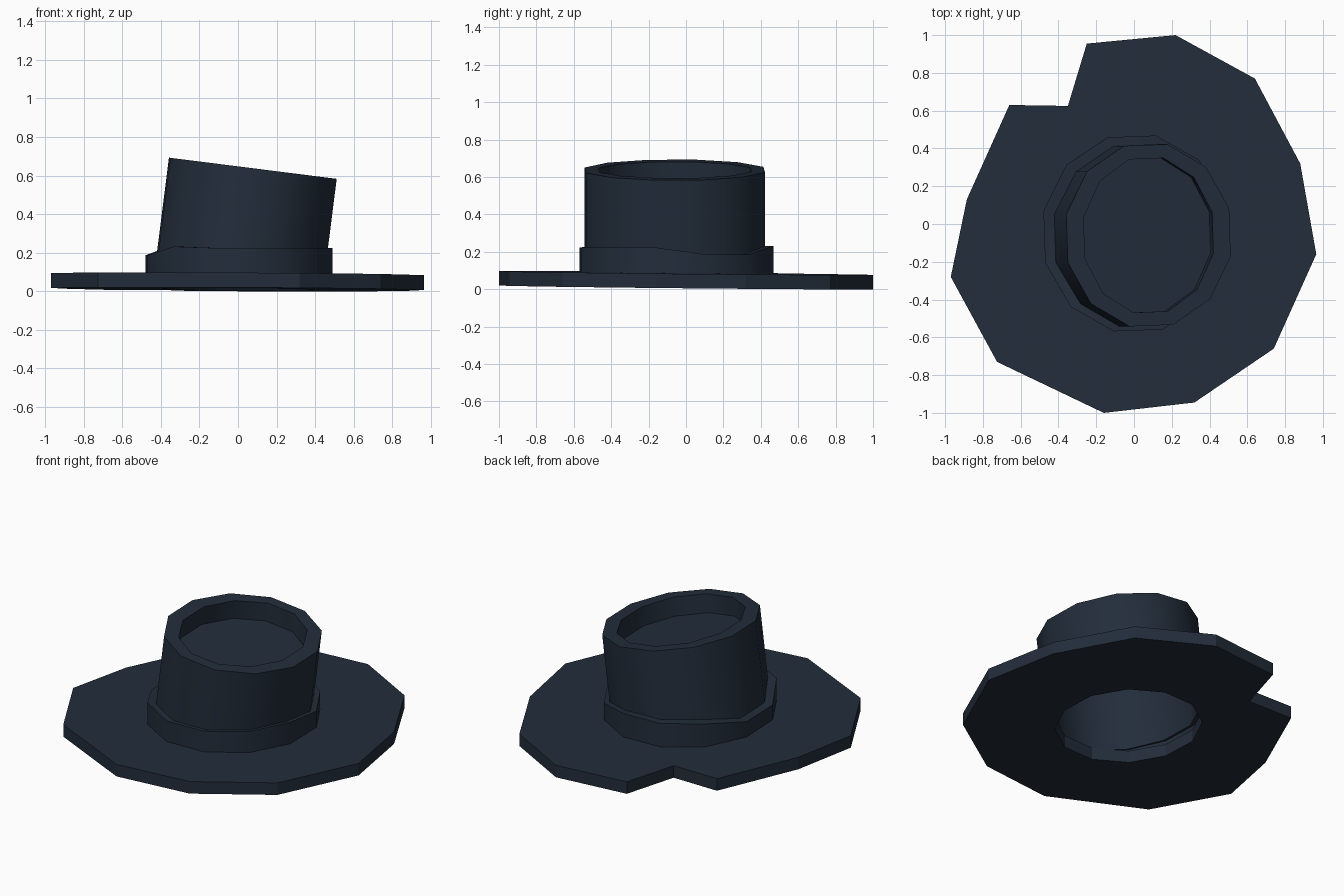
import bpy, bmesh
from math import sin, cos, radians
from mathutils import Matrix, Vector

if "Cube" in bpy.data.objects:
    bpy.data.objects.remove(bpy.data.objects["Cube"])

SIDES = 12
navy = bpy.data.materials.new("dark navy felt")
navy.use_nodes = True
colour = (0.016, 0.026, 0.043, 1)
navy.diffuse_color = colour
navy.node_tree.nodes["Principled BSDF"].inputs["Base Color"].default_value = colour


def ring(rx, ry, height):
    """Oval ring; height is a number or a function of the angle in degrees."""
    points = []
    for i in range(SIDES):
        deg = 17 + i * 360 / SIDES
        z = height(deg) if callable(height) else height
        points.append(Vector((rx * cos(radians(deg)), ry * sin(radians(deg)), z)))
    return points


def finish(name, bm, smooth=True):
    bmesh.ops.recalc_face_normals(bm, faces=bm.faces)
    mesh = bpy.data.meshes.new(name)
    bm.to_mesh(mesh)
    bm.free()
    mesh.materials.append(navy)
    obj = bpy.data.objects.new(name, mesh)
    bpy.context.collection.objects.link(obj)
    if smooth:
        bpy.ops.object.select_all(action="DESELECT")
        obj.select_set(True)
        bpy.context.view_layer.objects.active = obj
        bpy.ops.object.shade_smooth_by_angle(angle=radians(40))
    return obj


def loft(name, rings, matrix, capped=()):
    """Joins the rings in a closed loop of bands, or caps the listed rings."""
    bm = bmesh.new()
    loops = [[bm.verts.new(matrix @ p) for p in r] for r in rings]
    for k, low in enumerate(loops):
        if k in capped:
            bm.faces.new(low)
            if k + 1 in capped:
                continue
        high = loops[(k + 1) % len(loops)]
        for i in range(SIDES):
            j = (i + 1) % SIDES
            bm.faces.new((low[i], low[j], high[j], high[i]))
    return finish(name, bm)


# Brim: notched irregular slab with an oval head opening, slightly tilted
outline = [(-.66, .63), (-.35, .625), (-.25, .955), (.22, 1), (.64, .77),
           (.88, .32), (.965, -.16), (.74, -.66), (.32, -.945),
           (-.16, -1), (-.725, -.73), (-.97, -.28), (-.885, .13)]
opening = [(p.x, p.y - .05) for p in ring(.41, .45, 0)]
bm = bmesh.new()
edges = []
for loop in (outline, opening):
    vs = [bm.verts.new((x, y, .01 - .01 * y - .005 * x)) for x, y in loop]
    edges += [bm.edges.new((vs[i - 1], vs[i])) for i in range(len(vs))]
bmesh.ops.triangle_fill(bm, edges=edges, use_beauty=True)
top = bmesh.ops.extrude_face_region(bm, geom=bm.faces[:], use_keep_orig=True)
bmesh.ops.translate(bm, vec=(0, 0, .077),
                    verts=[g for g in top["geom"] if isinstance(g, bmesh.types.BMVert)])
finish("brim", bm, smooth=False)

# Crown: leaning hollow cup with a recessed top
lean = Matrix.Translation((0, -.06, .03)) @ Matrix.Rotation(radians(7.2), 4, "Y")
loft("crown", [ring(.41, .45, .04), ring(.45, .495, .04), ring(.45, .495, .613),
               ring(.355, .42, .613), ring(.355, .42, .495), ring(.41, .45, .48)],
     lean, capped=(4, 5))


# Hat band: thick collar whose upper edge dips at the side and back corner
def band_top(deg):
    if deg < 60 or 150 < deg < 200:
        return .187
    return .232 if deg < 240 else .224


band_place = Matrix.Translation((.005, -.05, 0))
loft("hat_band", [ring(.425, .47, .07), ring(.497, .532, .07),
                  ring(.497, .532, band_top), ring(.425, .47, band_top)], band_place)
